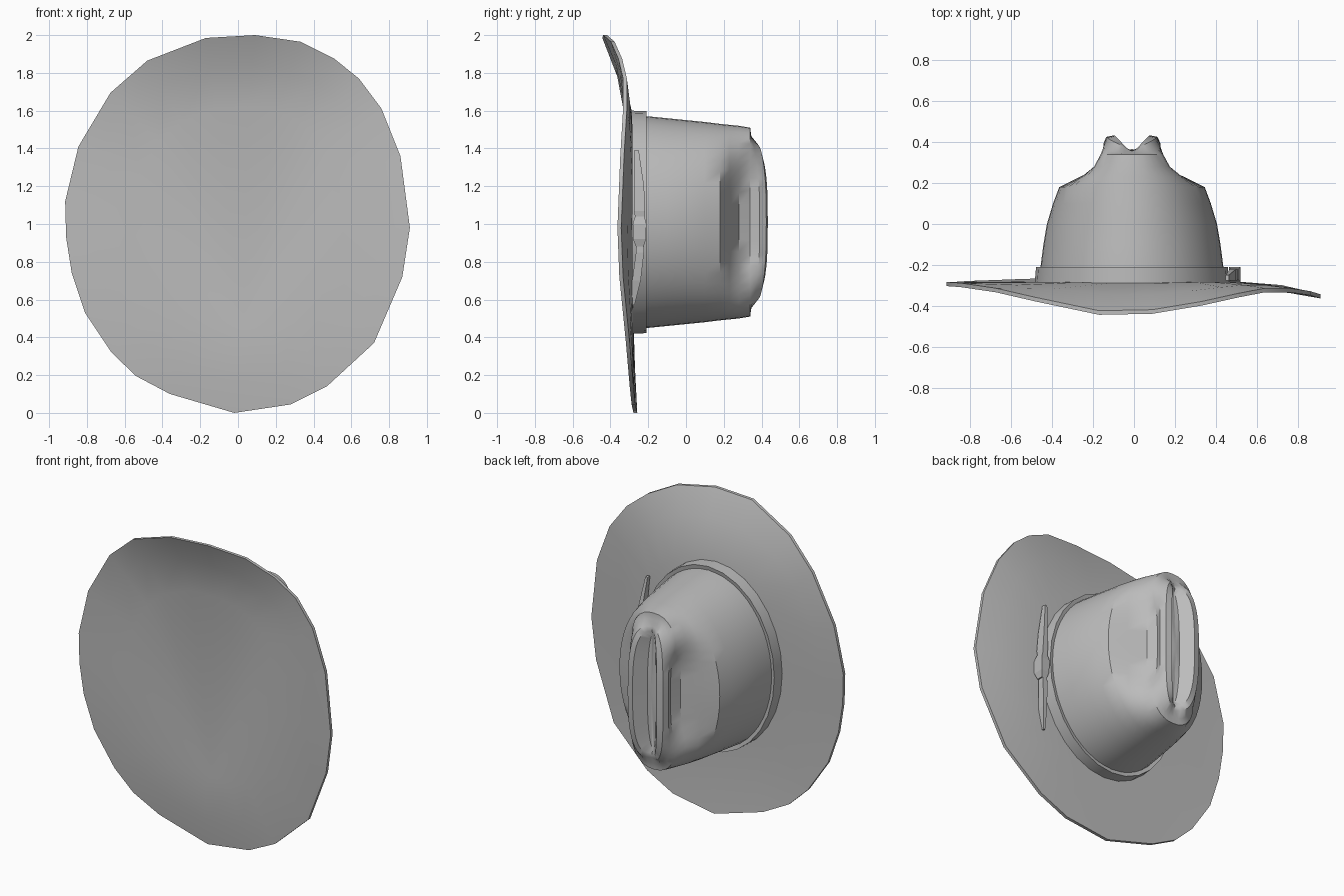
import bpy, bmesh, math
from math import sin, cos, exp, pi

if "Cube" in bpy.data.objects:
    bpy.data.objects.remove(bpy.data.objects["Cube"])

felt = bpy.data.materials.new("grey felt")
felt.diffuse_color = (0.5, 0.5, 0.5, 1)
felt.use_nodes = True
felt.node_tree.nodes["Principled BSDF"].inputs["Base Color"].default_value = felt.diffuse_color
CX, CZ = -0.01, 1.01          # centre of the crown


def make(name, rings, cap_start=None, cap_end=None, closed=False, smooth=35):
    """Skin a stack of point rings; caps are single points or True for a flat face."""
    bm = bmesh.new()
    loops = [[bm.verts.new(p) for p in r] for r in rings]
    pairs = list(zip(loops, loops[1:])) + ([(loops[-1], loops[0])] if closed else [])
    for a, b in pairs:
        for i in range(len(a)):
            j = (i + 1) % len(a)
            bm.faces.new((a[i], a[j], b[j], b[i]))
    for loop, cap in ((loops[0], cap_start), (loops[-1], cap_end)):
        if cap is True:
            bm.faces.new(loop)
        elif cap:
            c = bm.verts.new(cap)
            for i in range(len(loop)):
                bm.faces.new((loop[i], loop[(i + 1) % len(loop)], c))
    bmesh.ops.recalc_face_normals(bm, faces=bm.faces)
    me = bpy.data.meshes.new(name)
    bm.to_mesh(me)
    bm.free()
    ob = bpy.data.objects.new(name, me)
    bpy.context.collection.objects.link(ob)
    me.materials.append(felt)
    bpy.ops.object.select_all(action='DESELECT')
    ob.select_set(True)
    bpy.context.view_layer.objects.active = ob
    if smooth:
        bpy.ops.object.shade_smooth_by_angle(angle=math.radians(smooth))
    return ob


def oval(y, hx, hz, n=40, power=2.0):
    pts = []
    for i in range(n):
        c, s = cos(2 * pi * i / n), sin(2 * pi * i / n)
        x = math.copysign(abs(c) ** (2 / power), c) * hx
        z = math.copysign(abs(s) ** (2 / power), s) * hz
        pts.append((CX + x, y, CZ + z))
    return pts


# Brim: irregular, slightly warped outline (x, z, y), dipping at the top edge
edge = [(-.17, 1.985, -.435), (.09, 2, -.43), (.33, 1.965, -.39), (.51, 1.875, -.35),
        (.64, 1.77, -.325), (.76, 1.61, -.325), (.86, 1.36, -.34), (.91, .98, -.355),
        (.87, .72, -.345), (.72, .37, -.31), (.47, .14, -.29), (.28, .045, -.28),
        (-.02, 0, -.27), (-.36, .1, -.275), (-.54, .195, -.28), (-.67, .32, -.285),
        (-.81, .53, -.29), (-.88, .74, -.295), (-.91, .93, -.295), (-.915, 1.12, -.295),
        (-.845, 1.41, -.30), (-.675, 1.695, -.325), (-.48, 1.865, -.37)]


def brim_ring(f, lift, flat):
    """Outline scaled towards the crown, its warp fading with the flat weight."""
    return [(CX + (x - CX) * f, y * (1 - flat) - .30 * flat + lift, CZ + (z - CZ) * f)
            for x, z, y in edge]


make("brim", [brim_ring(.62, -.012, .9), brim_ring(.84, -.012, .55), brim_ring(1, -.008, 0),
              brim_ring(1, .012, 0), brim_ring(.84, .014, .55), brim_ring(.6, .018, .95),
              brim_ring(.4, .018, 1)], (0.03, -.305, .46), (CX, -.282, CZ), smooth=40)

# Crown: stacked ovals (height, half width, half length, squareness, side pinch)
levels = [(-.29, .455, .565, 2, 0), (-.2, .445, .56, 2, 0), (-.1, .432, .55, 2, 0),
          (0, .415, .54, 2, 0), (.1, .385, .53, 2.05, 0), (.18, .355, .52, 2.1, 0),
          (.23, .31, .515, 2.2, .18), (.28, .255, .51, 2.3, .42), (.34, .205, .5, 2.5, .42),
          (.39, .165, .46, 2.8, .15), (.425, .125, .42, 3, 0), (.435, .085, .39, 3, 0),
          (.38, .03, .36, 2.5, 0)]
crown = []
for y, hx, hz, power, pinch in levels:
    ring = []
    for px, py, pz in oval(y, hx, hz, 48, power):
        dx, dz = px - CX, (pz - CZ) / .5
        dx *= 1 - pinch * exp(-(dz / .62) ** 4)               # side dents
        if y > .36:                                           # rounded ridge ends
            py -= .06 * min(1, abs(dz)) ** 3
        if y > .3:                                            # central crease
            py -= max(0, py - .345) * exp(-(dx / .045) ** 2) * .8
        ring.append((CX + dx, py, pz))
    crown.append(ring)
make("crown", crown, True, (CX, .365, CZ), smooth=38)

# Hat band: hollow strip around the base of the crown
make("hat_band", [oval(-.295, .475, .59, 28), oval(-.21, .468, .588, 28),
                  oval(-.215, .44, .562, 28), oval(-.295, .44, .562, 28)],
     closed=True, smooth=35)


# Bow on the side of the band: two pointed tails and a knot
def tail(name, sections):
    rings = [[(x - t, y0, z), (x + t, y0, z), (x + t, y1, z), (x - t, y1, z)]
             for z, x, t, y0, y1 in sections]
    make(name, rings, True, True, smooth=0)


tail("bow_upper_tail", [(1.01, .485, .014, -.265, -.225), (1.07, .488, .018, -.275, -.217),
                        (1.2, .48, .014, -.275, -.222), (1.39, .455, .008, -.275, -.25)])
tail("bow_lower_tail", [(.92, .485, .014, -.26, -.225), (.85, .485, .016, -.265, -.222),
                        (.7, .47, .014, -.285, -.24), (.57, .45, .006, -.285, -.272)])
tail("bow_knot", [(.88, .49, .018, -.265, -.225), (.92, .492, .028, -.28, -.212),
                  (1.0, .492, .028, -.282, -.21), (1.04, .49, .018, -.27, -.22)])
